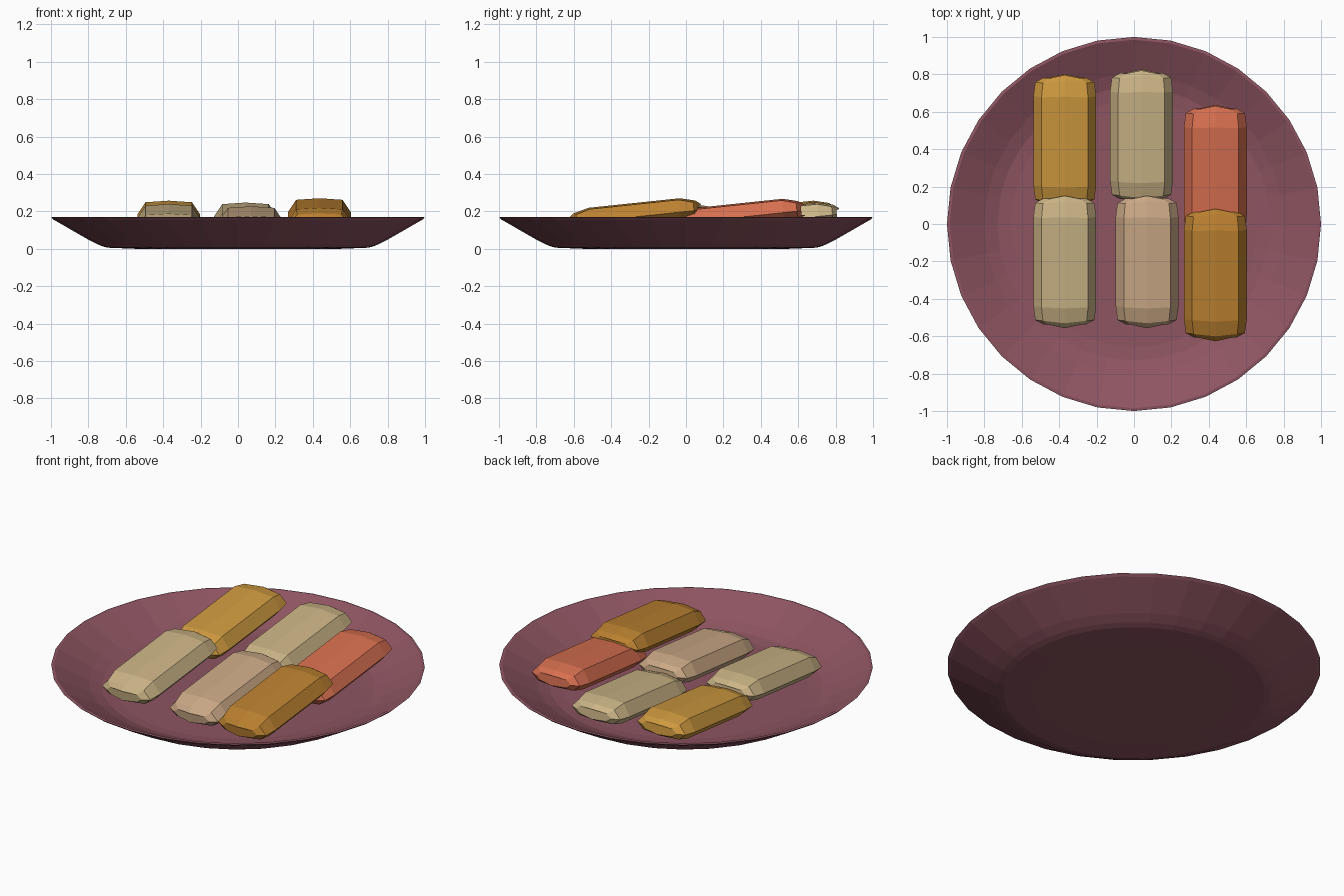
import bpy, bmesh, math
from mathutils import Matrix

if "Cube" in bpy.data.objects:
    bpy.data.objects.remove(bpy.data.objects["Cube"])


def material(name, rgb):
    m = bpy.data.materials.new(name)
    m.diffuse_color = (*rgb, 1)
    m.use_nodes = True
    m.node_tree.nodes["Principled BSDF"].inputs["Base Color"].default_value = m.diffuse_color
    return m


def finish(bm, name, mat):
    bmesh.ops.recalc_face_normals(bm, faces=bm.faces)
    me = bpy.data.meshes.new(name)
    bm.to_mesh(me)
    bm.free()
    ob = bpy.data.objects.new(name, me)
    bpy.context.collection.objects.link(ob)
    me.materials.append(mat)
    return ob


def loft(bm, rings):
    """Skin a list of closed point rings and cap both ends."""
    vs = [[bm.verts.new(p) for p in ring] for ring in rings]
    n = len(vs[0])
    for a, b in zip(vs, vs[1:]):
        for i in range(n):
            j = (i + 1) % n
            bm.faces.new((a[i], a[j], b[j], b[i]))
    bm.faces.new(vs[0])
    bm.faces.new(vs[-1])


# Plate: lathed from the underside, over the rim, into the well
SIDES = 32
profile = [(0.55, 0.0), (0.70, 0.006), (0.735, 0.017), (0.79, 0.043),
           (0.985, 0.155), (1.0, 0.168), (0.985, 0.17), (0.965, 0.16),
           (0.80, 0.078), (0.73, 0.053), (0.66, 0.045)]
bm = bmesh.new()
loft(bm, [[(r * math.cos(2 * math.pi * i / SIDES),
            r * math.sin(2 * math.pi * i / SIDES), z) for i in range(SIDES)]
          for r, z in profile])
finish(bm, "plate", material("plum", (0.27, 0.09, 0.12)))


# Food slices: pillow shaped bars, tilted up towards the back
def slice_bar(name, x, y, top, mat):
    # y, centre bulge in y, half width, top height, bottom depth
    stations = [(0.338, 0.018, 0.115, 0.022, 0.022),
                (0.315, 0.012, 0.158, 0.045, 0.036),
                (0.24, 0.005, 0.168, 0.066, 0.048)]
    stations = stations + [(-s[0], -s[1], *s[2:]) for s in reversed(stations)]
    rings = []
    for v, bulge, w, t, b in stations:
        k = w * 0.74
        rings.append([(-w, v, 0), (-k, v, t), (0, v + bulge, t + 0.008),
                      (k, v, t), (w, v, 0), (k, v, -b),
                      (0, v + bulge, -b - 0.004), (-k, v, -b)])
    bm = bmesh.new()
    loft(bm, rings)
    bm.transform(Matrix.Translation((x, y, top - 0.097))
                 @ Matrix.Rotation(math.radians(6), 4, 'X'))
    finish(bm, name, mat)


amber = material("amber", (0.62, 0.32, 0.05))
brown = material("brown_orange", (0.50, 0.22, 0.03))
tan = material("tan", (0.60, 0.46, 0.24))
pink = material("pale_pink", (0.60, 0.40, 0.24))
coral = material("coral", (0.68, 0.16, 0.08))

slice_bar("slice_back_left", -0.37, 0.445, 0.255, amber)
slice_bar("slice_front_left", -0.37, -0.20, 0.237, tan)
slice_bar("slice_back_middle", 0.04, 0.47, 0.245, tan)
slice_bar("slice_front_middle", 0.07, -0.20, 0.225, pink)
slice_bar("slice_back_right", 0.435, 0.28, 0.265, coral)
slice_bar("slice_front_right", 0.435, -0.27, 0.268, brown)
